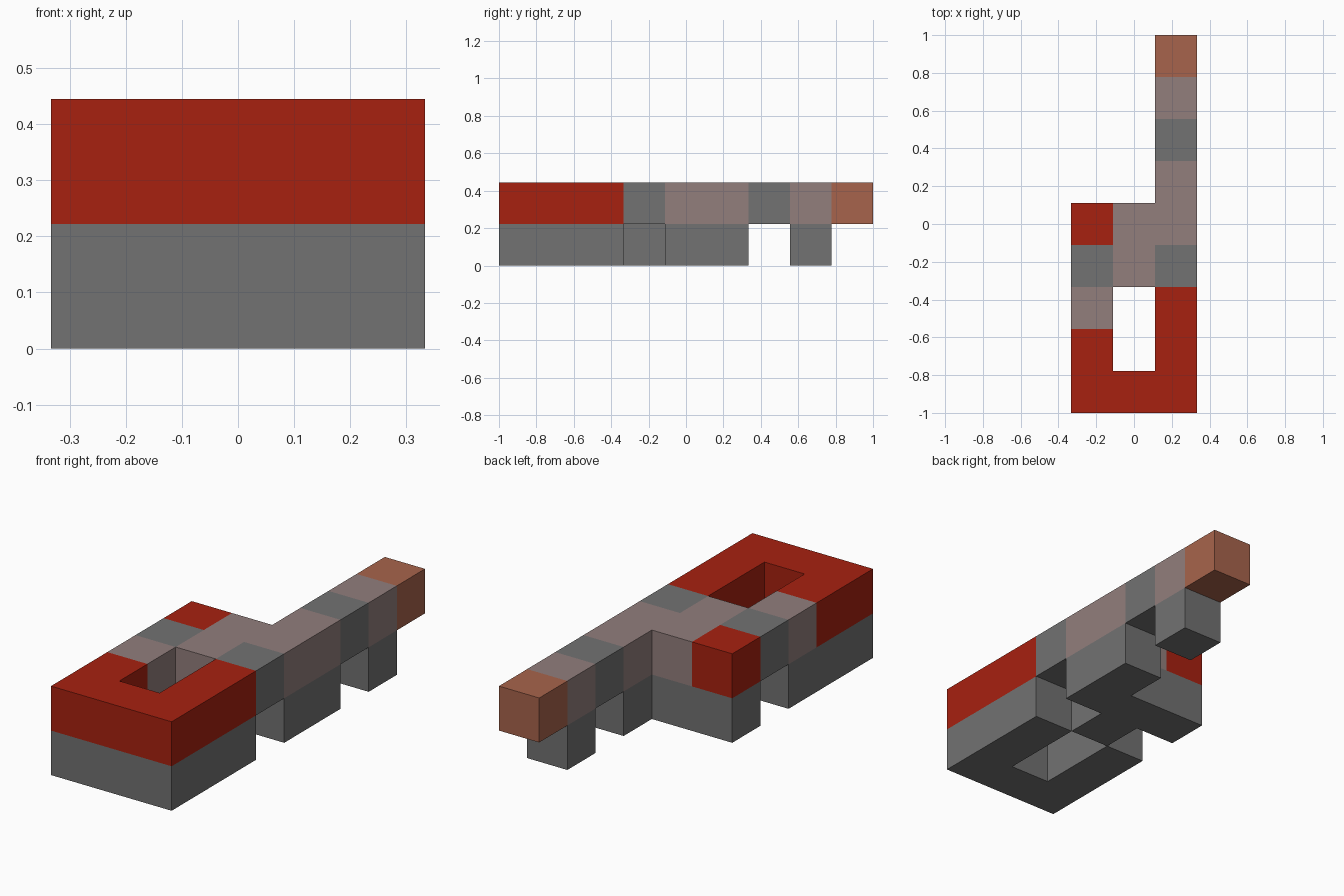
import bpy
import bmesh
from mathutils import Vector

cube = bpy.data.objects.get("Cube")
if cube:
    bpy.data.objects.remove(cube, do_unlink=True)

UNIT = 2 / 9  # edge of one block


def make_material(name, rgb):
    mat = bpy.data.materials.new(name)
    mat.use_nodes = True
    color = (*rgb, 1)
    mat.diffuse_color = color
    mat.node_tree.nodes["Principled BSDF"].inputs["Base Color"].default_value = color
    return mat


MATERIALS = {
    "R": make_material("red", (0.39, 0.015, 0.005)),
    "G": make_material("grey", (0.168, 0.168, 0.168)),
    "P": make_material("dusty_pink", (0.287, 0.209, 0.202)),
    "O": make_material("copper", (0.39, 0.127, 0.072)),
}
KEYS = list(MATERIALS)

# Block plans, one row per step from front to back, columns along +x
LOWER = ["GGG", "G.G", "G.G", ".G.", "GGG", "..G", "...", "..G", "..."]
UPPER = ["RRR", "R.R", "P.R", "GPG", "RPP", "..P", "..G", "..P", "..O"]

cells = {
    (col, row, layer): key
    for layer, plan in enumerate((LOWER, UPPER))
    for row, line in enumerate(plan)
    for col, key in enumerate(line)
    if key != "."
}

DIRECTIONS = [Vector(d) for d in
              ((1, 0, 0), (-1, 0, 0), (0, 1, 0), (0, -1, 0), (0, 0, 1), (0, 0, -1))]


def build_part(name, rows, layer):
    """Join the blocks of some rows, keeping only their exposed faces."""
    bm = bmesh.new()
    for cell, key in cells.items():
        if cell[1] not in rows or cell[2] != layer:
            continue
        center = Vector(cell) + Vector((-1, -4, 0.5))
        for normal in DIRECTIONS:
            if tuple(int(c + n) for c, n in zip(cell, normal)) in cells:
                continue
            side = Vector((normal.y, normal.z, normal.x))
            up = normal.cross(side)
            corners = [(center + (normal + side * a + up * b) / 2) * UNIT
                       for a, b in ((-1, -1), (1, -1), (1, 1), (-1, 1))]
            face = bm.faces.new([bm.verts.new(c) for c in corners])
            face.material_index = KEYS.index(key)
    bmesh.ops.remove_doubles(bm, verts=bm.verts, dist=0.001)
    mesh = bpy.data.meshes.new(name)
    bm.to_mesh(mesh)
    bm.free()
    for key in KEYS:
        mesh.materials.append(MATERIALS[key])
    obj = bpy.data.objects.new(name, mesh)
    bpy.context.collection.objects.link(obj)


# Looped front, bridging middle and long rear arm, each with its base
for part, rows in (("front_loop", range(0, 3)),
                   ("middle_bridge", range(3, 5)),
                   ("rear_arm", range(5, 9))):
    build_part(part + "_base", rows, 0)
    build_part(part + "_top", rows, 1)
